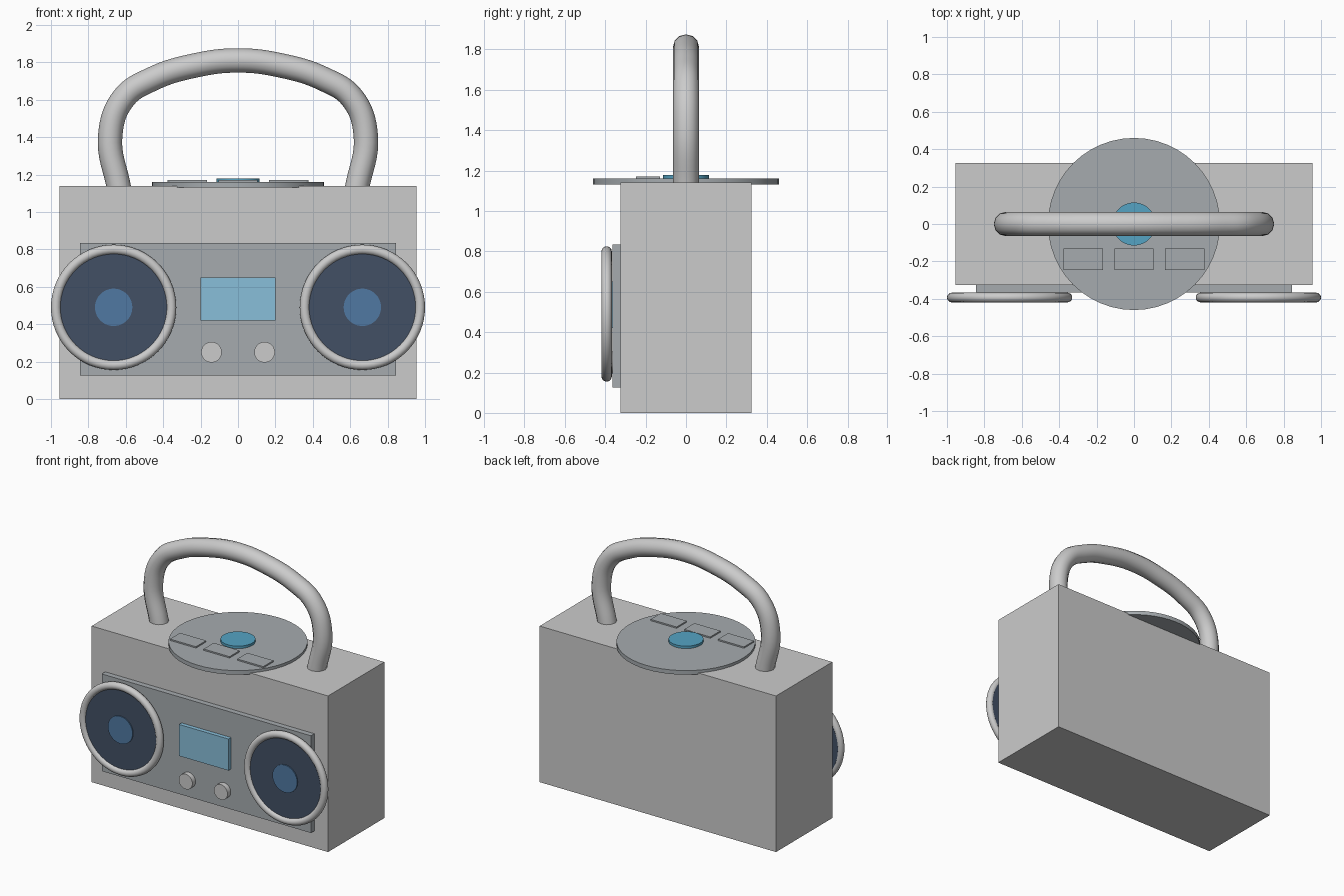
import bpy
from math import pi, radians

if "Cube" in bpy.data.objects:
    bpy.data.objects.remove(bpy.data.objects["Cube"])


def paint(ob, name, color):
    mat = bpy.data.materials.get(name) or bpy.data.materials.new(name)
    mat.diffuse_color = (*color, 1)
    mat.use_nodes = True
    mat.node_tree.nodes["Principled BSDF"].inputs["Base Color"].default_value = mat.diffuse_color
    ob.data.materials.append(mat)


def box(name, x, y, z):
    """Box from (min, max) ranges."""
    r = (x, y, z)
    bpy.ops.mesh.primitive_cube_add(size=1, location=[(a + b) / 2 for a, b in r])
    ob = bpy.context.object
    ob.name = name
    ob.scale = [b - a for a, b in r]
    bpy.ops.object.transform_apply(location=False, rotation=False, scale=True)
    return ob


def disc(name, loc, radius, depth, facing_front=False):
    rot = (pi / 2, 0, 0) if facing_front else (0, 0, 0)
    bpy.ops.mesh.primitive_cylinder_add(vertices=48, radius=radius, depth=depth,
                                        location=loc, rotation=rot)
    ob = bpy.context.object
    ob.name = name
    bpy.ops.object.shade_smooth_by_angle(angle=radians(30))
    return ob


GREY, NAVY = (0.38, 0.41, 0.43), (0.055, 0.08, 0.13)
BLUE, SKY, CYAN = (0.08, 0.19, 0.36), (0.25, 0.52, 0.70), (0.09, 0.37, 0.55)

# Case and front panel
box("case", (-0.955, 0.955), (-0.325, 0.325), (0, 1.14))
paint(box("front_panel", (-0.845, 0.845), (-0.365, -0.32), (0.125, 0.835)), "panel_grey", GREY)

# Display
paint(box("display", (-0.2, 0.2), (-0.395, -0.36), (0.42, 0.65)), "display_blue", SKY)

# Speakers and knobs, mirrored left and right
for side, s in (("left", -1), ("right", 1)):
    x, z = 0.665 * s, 0.49
    bpy.ops.mesh.primitive_torus_add(major_radius=0.309, minor_radius=0.026,
                                     major_segments=64, minor_segments=16,
                                     location=(x, -0.393, z), rotation=(pi / 2, 0, 0))
    bpy.context.object.name = side + "_speaker_ring"
    bpy.ops.object.shade_smooth()
    paint(disc(side + "_speaker_cone", (x, -0.385, z), 0.305, 0.035, True), "cone_navy", NAVY)
    paint(disc(side + "_speaker_centre", (x, -0.40, z), 0.1, 0.02, True), "centre_blue", BLUE)
    disc(side + "_knob", (0.142 * s, -0.382, 0.25), 0.055, 0.04, True)

# Disc lid with centre button and three keys
paint(disc("disc_lid", (0, 0, 1.145), 0.46, 0.03), "panel_grey", GREY)
paint(disc("lid_button", (0, 0, 1.167), 0.115, 0.022), "button_cyan", CYAN)
for i in (-1, 0, 1):
    c = 0.272 * i
    key = box(f"lid_key_{i + 2}", (c - 0.105, c + 0.105), (-0.247, -0.13), (1.155, 1.17))
    paint(key, "panel_grey", GREY)

# Carrying handle: tube along a mirrored smooth path
half = [(-0.635, 1.12), (-0.683, 1.41), (-0.61, 1.61), (-0.46, 1.71), (-0.23, 1.783)]
path = half + [(0, 1.81)] + [(-x, z) for x, z in reversed(half)]
curve = bpy.data.curves.new("handle", "CURVE")
curve.dimensions = "3D"
curve.bevel_depth = 0.065
curve.bevel_resolution = 4
curve.resolution_u = 8
curve.use_fill_caps = True
spline = curve.splines.new("BEZIER")
spline.bezier_points.add(len(path) - 1)
for p, (x, z) in zip(spline.bezier_points, path):
    p.co = (x, 0, z)
    p.handle_left_type = p.handle_right_type = "AUTO"
handle = bpy.data.objects.new("handle", curve)
bpy.context.collection.objects.link(handle)
